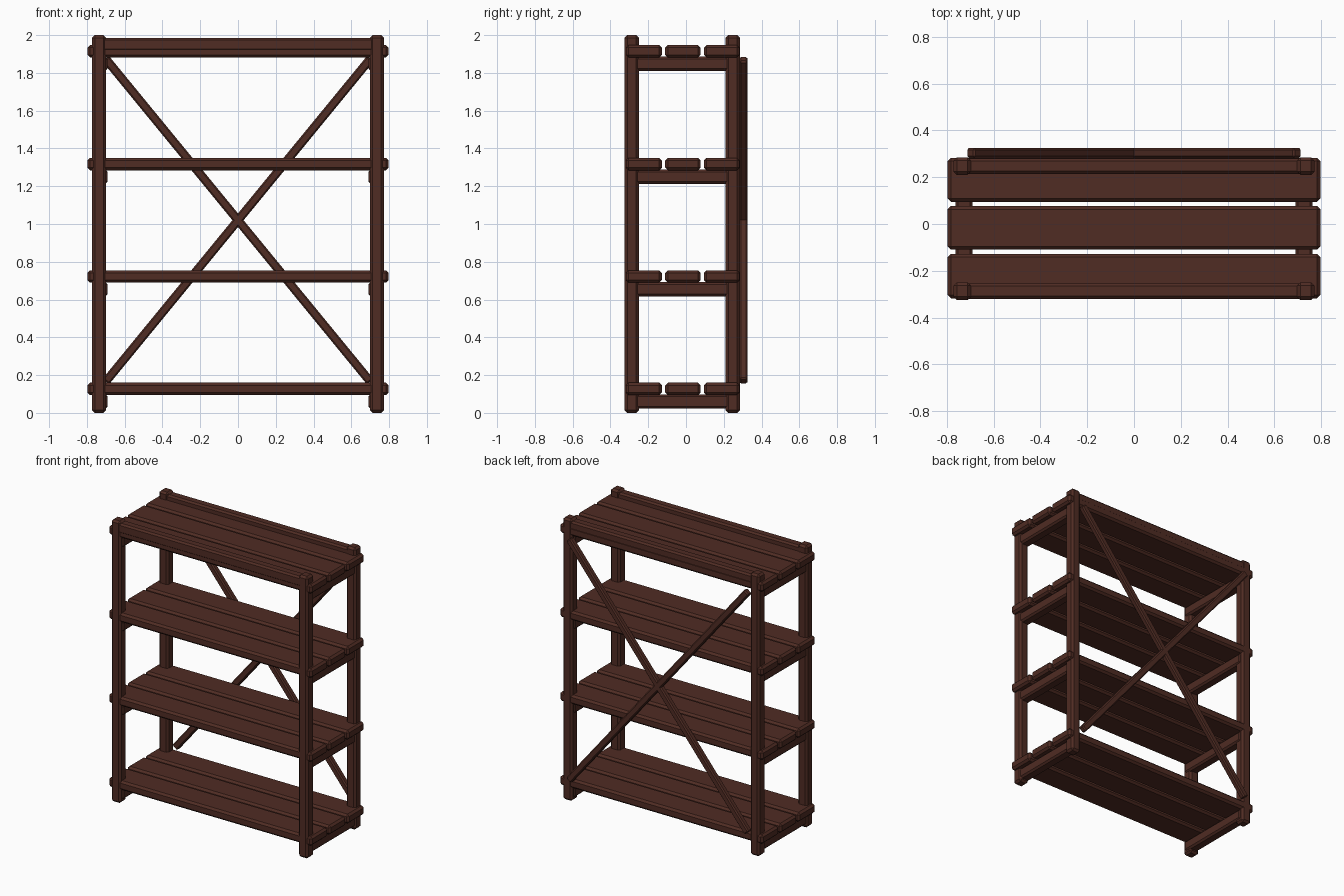
import bpy, bmesh, math
from mathutils import Matrix, Vector

default = bpy.data.objects.get("Cube")
if default:
    bpy.data.objects.remove(default, do_unlink=True)

# Dark stained wood
wood = bpy.data.materials.new("dark brown wood")
wood.use_nodes = True
colour = (0.08, 0.025, 0.017, 1)
wood.diffuse_color = colour
wood.node_tree.nodes["Principled BSDF"].inputs["Base Color"].default_value = colour


def beam(name, low, high, chamfer=0.012, tilt=0):
    """Chamfered timber between two corners, tilted about its own y axis."""
    low, high = Vector(low), Vector(high)
    bm = bmesh.new()
    bmesh.ops.create_cube(bm, size=1)
    bmesh.ops.scale(bm, vec=high - low, verts=bm.verts)
    bmesh.ops.bevel(bm, geom=bm.edges[:], offset=chamfer, segments=1,
                    affect='EDGES', profile=0.5)
    bmesh.ops.transform(bm, matrix=Matrix.Rotation(tilt, 4, 'Y'), verts=bm.verts)
    bmesh.ops.translate(bm, vec=(low + high) / 2, verts=bm.verts)
    mesh = bpy.data.meshes.new(name)
    bm.to_mesh(mesh)
    bm.free()
    mesh.materials.append(wood)
    obj = bpy.data.objects.new(name, mesh)
    bpy.context.collection.objects.link(obj)
    return obj


POST_X = (0.698, 0.772)
DEPTHS = {"front": (-0.325, -0.25), "back": (0.21, 0.285)}
SHELF_TOPS = (0.16, 0.755, 1.35, 1.948)
PLANKS = {"front": (-0.318, -0.128), "middle": (-0.11, 0.077), "back": (0.095, 0.283)}
THICK = 0.066
RAIL = 0.072

# Corner posts
for end, (y0, y1) in DEPTHS.items():
    for side, s in (("left", 1), ("right", -1)):
        xs = sorted(s * x for x in POST_X)
        beam(f"{end}_{side}_post", (xs[0], y0, 0), (xs[1], y1, 2), 0.014)
    # Long top rails between the posts
    beam(f"{end}_top_rail", (-0.765, y0 + 0.004, 1.915), (0.765, y1 - 0.004, 1.986))

# Shelves: three planks resting on a bearer at each end
for n, top in enumerate(SHELF_TOPS, 1):
    under = top - THICK
    for place, (y0, y1) in PLANKS.items():
        beam(f"shelf_{n}_{place}_plank", (-0.797, y0, under), (0.797, y1, top), 0.014)
    for side, s in (("left", 1), ("right", -1)):
        xs = sorted((s * 0.69, s * 0.764))
        beam(f"shelf_{n}_{side}_bearer", (xs[0], -0.305, under - RAIL),
             (xs[1], 0.265, under + 0.004))

# Crossed braces on the back
half_x, half_z, mid_z = 0.70, 0.854, 1.02
length = math.hypot(half_x, half_z)
angle = math.atan2(half_z, half_x)
for name, s in (("rising_brace", -1), ("falling_brace", 1)):
    beam(name, (-length, 0.283, mid_z - 0.023), (length, 0.325, mid_z + 0.023),
         0.008, s * angle)
